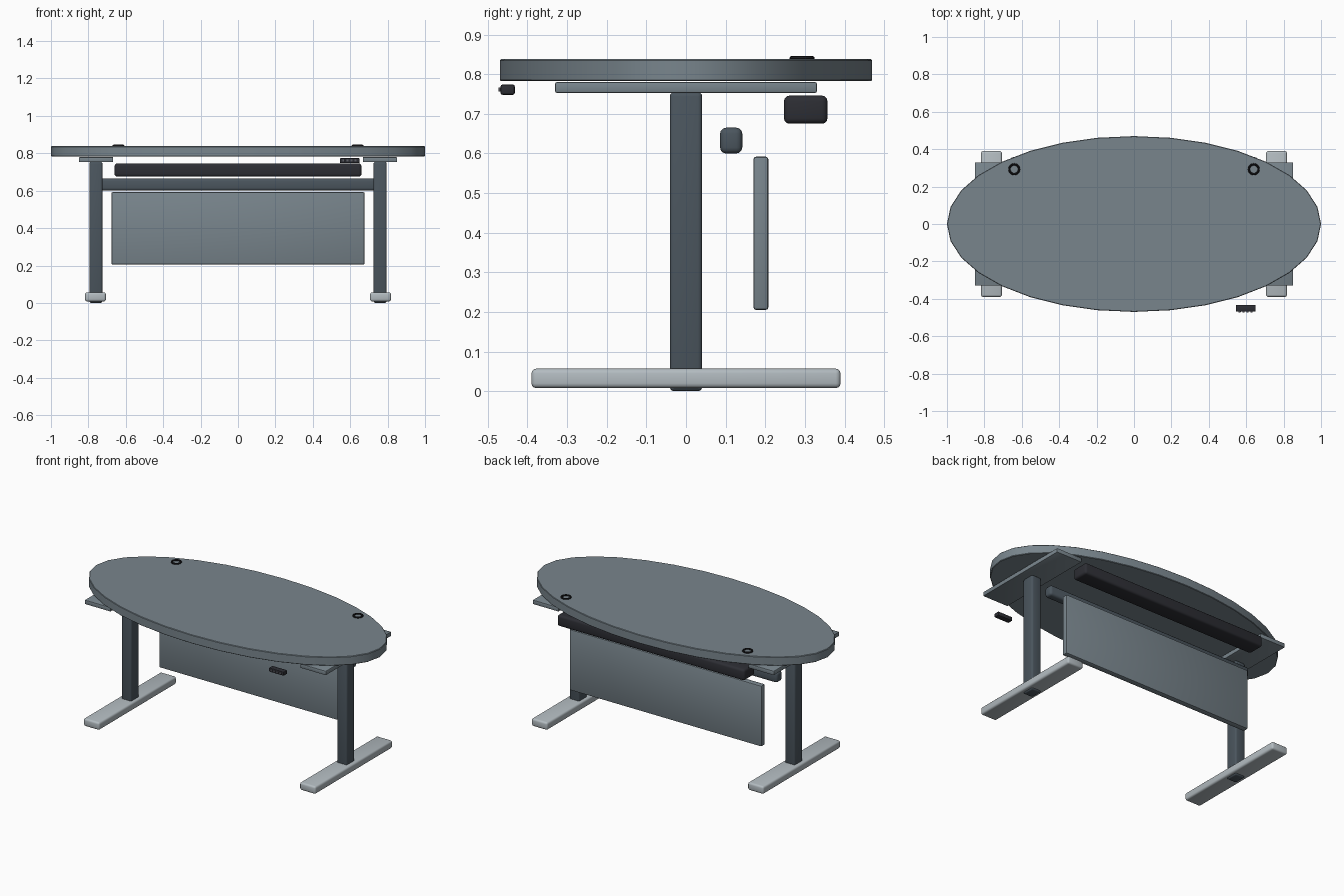
import bpy, bmesh, math

cube = bpy.data.objects.get("Cube")
if cube:
    bpy.data.objects.remove(cube, do_unlink=True)


def material(name, rgb):
    m = bpy.data.materials.new(name)
    m.use_nodes = True
    m.diffuse_color = (*rgb, 1)
    bsdf = m.node_tree.nodes["Principled BSDF"]
    bsdf.inputs["Base Color"].default_value = (*rgb, 1)
    bsdf.inputs["Roughness"].default_value = 0.6
    return m


slate = material("slate grey", (0.19, 0.235, 0.265))
steel = material("dark steel", (0.07, 0.092, 0.112))
silver = material("light silver", (0.45, 0.50, 0.53))
charcoal = material("charcoal", (0.026, 0.027, 0.034))
black = material("black rubber", (0.01, 0.01, 0.012))
button_grey = material("button grey", (0.12, 0.12, 0.14))


def finish(name, bm, mat, bevel=0, segments=2):
    mesh = bpy.data.meshes.new(name)
    bm.to_mesh(mesh)
    bm.free()
    mesh.materials.append(mat)
    ob = bpy.data.objects.new(name, mesh)
    bpy.context.collection.objects.link(ob)
    bpy.ops.object.select_all(action="DESELECT")
    ob.select_set(True)
    bpy.context.view_layer.objects.active = ob
    if bevel:
        mod = ob.modifiers.new("Bevel", "BEVEL")
        mod.width = bevel
        mod.segments = segments
        bpy.ops.object.modifier_apply(modifier=mod.name)
    bpy.ops.object.shade_smooth_by_angle(angle=math.radians(40))
    return ob


def box(name, xs, ys, zs, mat, bevel, segments=2):
    """Rounded box given by its extent along each axis."""
    bm = bmesh.new()
    bmesh.ops.create_cube(bm, size=1)
    for v in bm.verts:
        for i, (lo, hi) in enumerate((xs, ys, zs)):
            v.co[i] = (lo + hi) / 2 + v.co[i] * (hi - lo)
    return finish(name, bm, mat, bevel, segments)


# Oval tabletop with a softened rim
bm = bmesh.new()
bmesh.ops.create_cone(bm, cap_ends=True, segments=32, radius1=1, radius2=1, depth=0.055)
bmesh.ops.scale(bm, vec=(1, 0.47, 1), verts=bm.verts)
bmesh.ops.translate(bm, vec=(0, 0, 0.8105), verts=bm.verts)
rim = [e for e in bm.edges if abs(e.verts[0].co.z - e.verts[1].co.z) < 0.001]
bmesh.ops.bevel(bm, geom=rim, offset=0.003, segments=1, affect="EDGES")
finish("tabletop", bm, slate)


def grommet(name, x):
    """Flattened ring lying on the tabletop."""
    bm = bmesh.new()
    around, section = 24, 8
    rings = []
    for i in range(around):
        a = math.tau * i / around
        ring = []
        for j in range(section):
            b = math.tau * j / section
            r = 0.026 + 0.006 * math.cos(b)
            ring.append(bm.verts.new((x + r * math.cos(a), 0.293 + r * math.sin(a),
                                      0.84 + 0.006 * math.sin(b))))
        rings.append(ring)
    for i in range(around):
        p, q = rings[i], rings[(i + 1) % around]
        for j in range(section):
            k = (j + 1) % section
            bm.faces.new((p[j], q[j], q[k], p[k]))
    finish(name, bm, black)


# Mirrored leg assemblies
for side, s in (("left", 1), ("right", -1)):
    def span(a, b):
        return sorted((s * a, s * b))
    box(side + "_column", span(0.725, 0.795), (-0.041, 0.041), (0, 0.755), steel, 0.011, 3)
    box(side + "_foot", span(0.706, 0.818), (-0.39, 0.39), (0.008, 0.057), silver, 0.012, 3)
    box(side + "_mounting_plate", span(0.668, 0.85), (-0.33, 0.33), (0.753, 0.78), slate, 0.004)
    grommet(side + "_cable_grommet", s * 0.64)

# Parts spanning between the legs
box("crossbar", (-0.74, 0.74), (0.086, 0.142), (0.60, 0.665), steel, 0.015, 3)
box("cable_tray", (-0.66, 0.66), (0.247, 0.357), (0.675, 0.746), charcoal, 0.014, 3)
box("modesty_panel", (-0.677, 0.677), (0.17, 0.208), (0.205, 0.592), slate, 0.007)

# Height controller with a row of buttons
box("controller", (0.545, 0.65), (-0.468, -0.432), (0.748, 0.774), charcoal, 0.005)
for i in range(4):
    x = 0.565 + 0.021 * i
    box(f"controller_button_{i + 1}", (x - 0.006, x + 0.006), (-0.473, -0.464),
        (0.756, 0.767), button_grey, 0.002)
